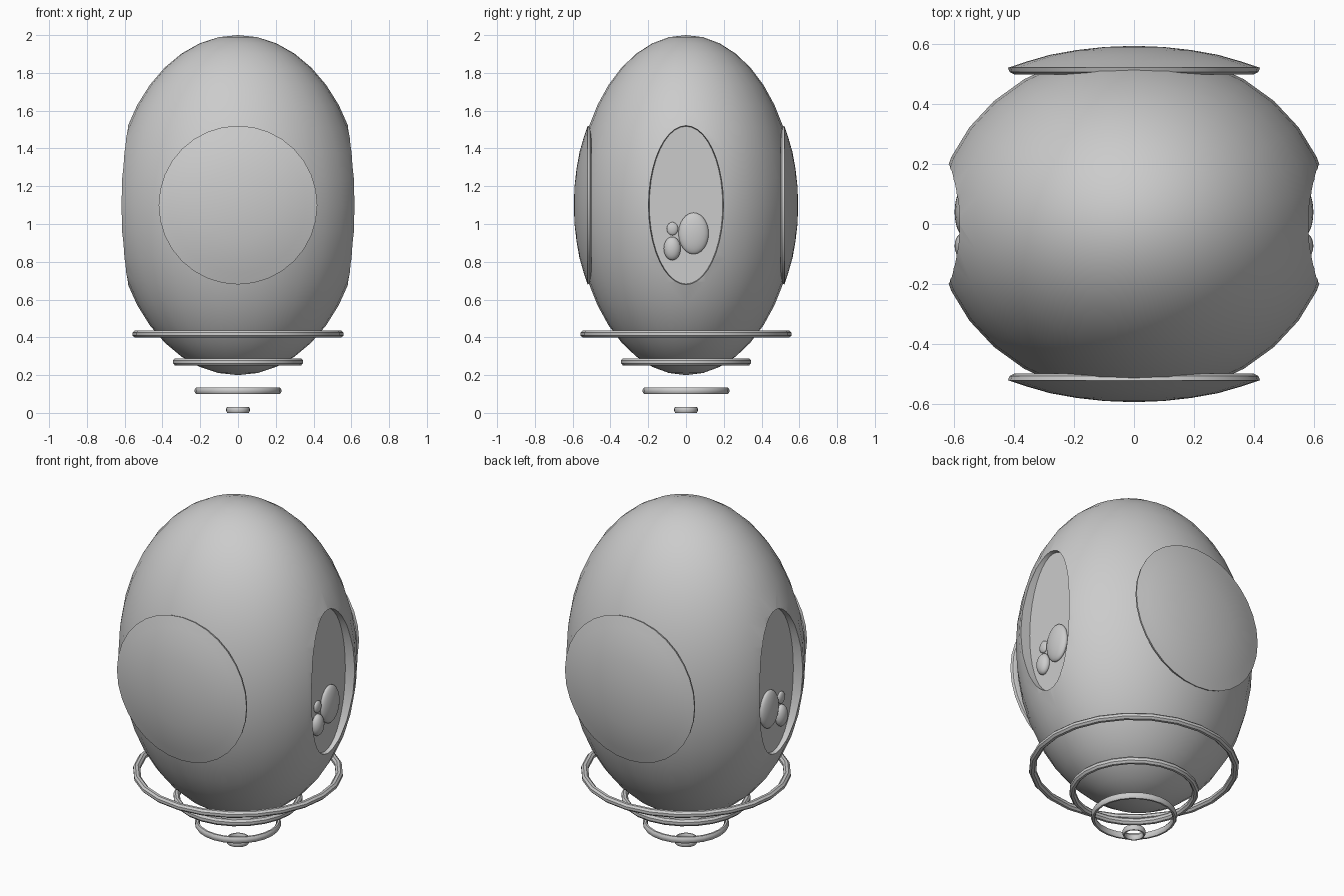
import bpy, bmesh
from math import pi, cos, sin, radians

if "Cube" in bpy.data.objects:
    bpy.data.objects.remove(bpy.data.objects["Cube"])


def smooth(obj, angle=35):
    bpy.ops.object.select_all(action='DESELECT')
    obj.select_set(True)
    bpy.context.view_layer.objects.active = obj
    bpy.ops.object.shade_smooth_by_angle(angle=radians(angle))


def lathe(name, profile, steps, closed=False, rot=(0, 0, 0), loc=(0, 0, 0)):
    """Revolve (radius, height) points around local z."""
    bm = bmesh.new()
    vs = [bm.verts.new((r, 0, h)) for r, h in profile]
    es = [bm.edges.new(p) for p in zip(vs, vs[1:])]
    if closed:
        es.append(bm.edges.new((vs[-1], vs[0])))
    bmesh.ops.spin(bm, geom=vs + es, cent=(0, 0, 0), axis=(0, 0, 1),
                   angle=2 * pi, steps=steps, use_duplicate=False)
    bmesh.ops.remove_doubles(bm, verts=bm.verts, dist=1e-4)
    bmesh.ops.recalc_face_normals(bm, faces=bm.faces)
    me = bpy.data.meshes.new(name)
    bm.to_mesh(me)
    bm.free()
    obj = bpy.data.objects.new(name, me)
    bpy.context.collection.objects.link(obj)
    obj.rotation_euler, obj.location = rot, loc
    smooth(obj)
    return obj


# egg-shaped body
bpy.ops.mesh.primitive_uv_sphere_add(segments=32, ring_count=20, location=(0, 0, 1.1))
body = bpy.context.object
body.name = "body"
body.scale = (0.66, 0.58, 0.9)

# oval window recesses cut into both sides
FLOOR = 0.56
for s in (1, -1):
    bpy.ops.mesh.primitive_cone_add(vertices=40, radius1=0.97, radius2=1.09, depth=0.3,
                                    location=(s * (FLOOR + 0.15), 0, 1.1),
                                    rotation=(0, s * pi / 2, 0))
    cutter = bpy.context.object
    cutter.scale = (0.43, 0.2, 1)
    cutter.hide_render = True
    bpy.context.view_layer.objects.active = body
    mod = body.modifiers.new("recess", 'BOOLEAN')
    mod.operation, mod.solver, mod.object = 'DIFFERENCE', 'EXACT', cutter
    bpy.ops.object.modifier_apply(modifier=mod.name)
    bpy.data.objects.remove(cutter)
smooth(body)

# bubble highlights on the recess floors: (y, z, radius y, radius z)
bubbles = [(0.04, 0.95, 0.08, 0.11), (-0.073, 0.87, 0.045, 0.062), (-0.072, 0.975, 0.03, 0.035)]
for s, side in ((1, "right"), (-1, "left")):
    for i, (y, z, ry, rz) in enumerate(bubbles):
        bpy.ops.mesh.primitive_uv_sphere_add(segments=24, ring_count=12,
                                             location=(s * (FLOOR + 0.006), y, z))
        bubble = bpy.context.object
        bubble.name = f"bubble_{side}_{i + 1}"
        bubble.scale = (0.032 if i < 2 else 0.014, ry, rz)
        smooth(bubble, 60)

# round domed panels on front and back
dome = [(0, 0), (0.40, 0), (0.415, 0.008), (0.42, 0.022), (0.36, 0.042),
        (0.28, 0.065), (0.19, 0.081), (0.10, 0.091), (0, 0.095)]
for s, name in ((-1, "front_panel"), (1, "back_panel")):
    lathe(name, dome, 32, rot=(-s * pi / 2, 0, 0), loc=(0, s * 0.499, 1.1))

# hover rings under the body: (outer radius, centre height, half width, half height)
rings = [(0.56, 0.417, 0.020, 0.018), (0.345, 0.270, 0.018, 0.019),
         (0.23, 0.117, 0.013, 0.018), (0.063, 0.016, 0.009, 0.014)]
for i, (r, z, w, h) in enumerate(rings):
    if i == 3:
        h = z
    section = [(r - w + w * cos(a), h * sin(a))
               for a in (pi / 8 + k * pi / 4 for k in range(8))]
    top = max(p[1] for p in section)
    section = [(p, q * h / top) for p, q in section]
    lathe(f"hover_ring_{i + 1}", section, 24, closed=True, loc=(0, 0, z))
